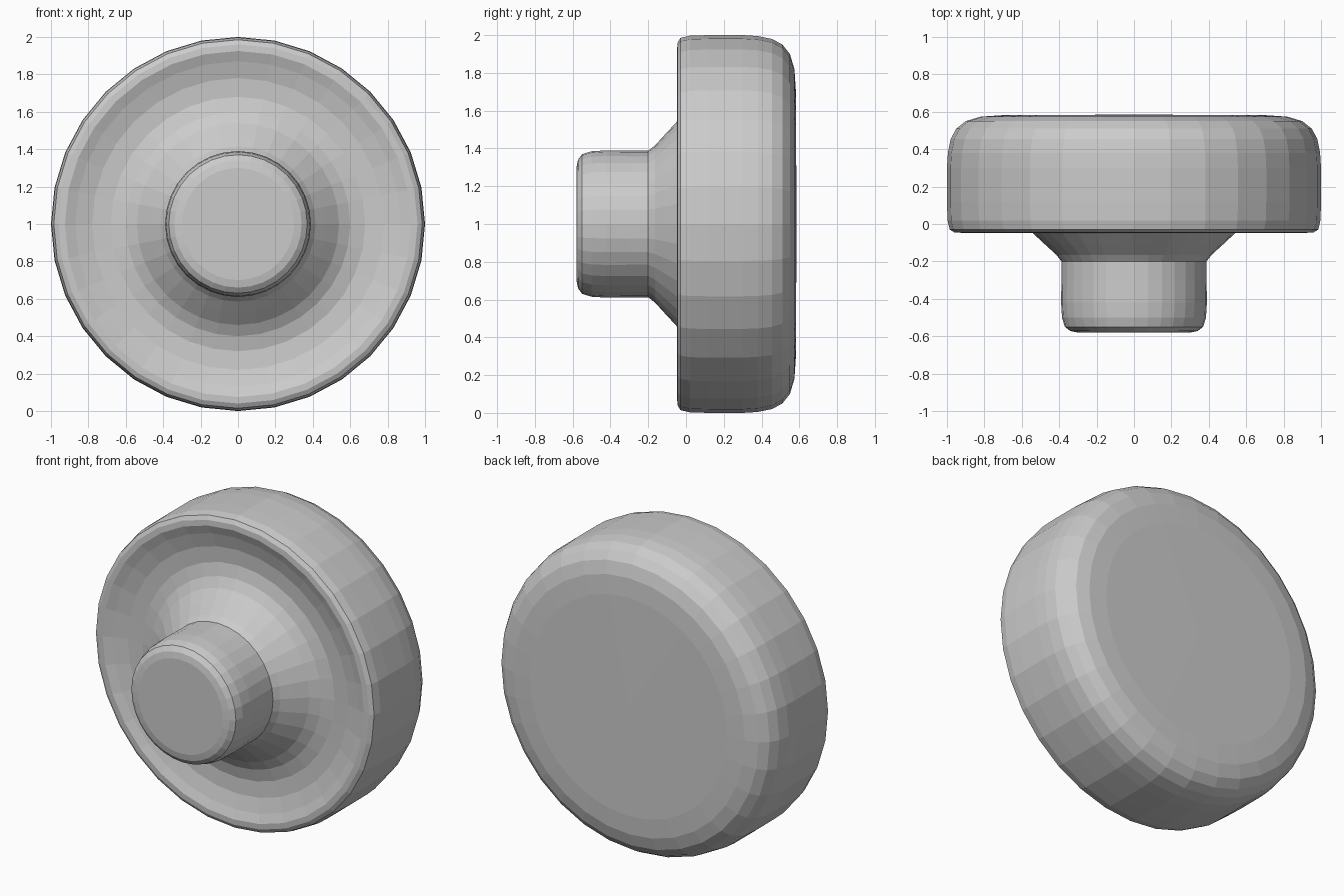
import bpy, bmesh
from math import tau
from mathutils import Matrix

if "Cube" in bpy.data.objects:
    bpy.data.objects.remove(bpy.data.objects["Cube"])

# Lathe profile as (radius, y), from the stem's front tip to the back of the disc
profile = [
    (0, -0.58), (0.30, -0.58), (0.34, -0.572), (0.37, -0.55), (0.385, -0.50),   # stem tip
    (0.39, -0.42), (0.388, -0.30), (0.388, -0.20),                             # stem side
    (0.415, -0.165), (0.47, -0.115), (0.54, -0.05), (0.60, -0.015),            # flared root
    (0.68, 0.005), (0.78, 0.0), (0.87, -0.025),                                # dished front face
    (0.925, -0.047), (0.96, -0.045), (0.985, -0.03), (0.997, 0.02),            # front rim
    (1.0, 0.12), (1.0, 0.30), (0.995, 0.38), (0.98, 0.455),                    # disc side
    (0.95, 0.51), (0.90, 0.55), (0.82, 0.574), (0.70, 0.582), (0, 0.585),      # rounded back
]

bm = bmesh.new()
verts = [bm.verts.new((r, y, 0)) for r, y in profile]
edges = [bm.edges.new(pair) for pair in zip(verts, verts[1:])]
bmesh.ops.spin(bm, geom=verts + edges, cent=(0, 0, 0), axis=(0, 1, 0),
               angle=tau, steps=32, use_duplicate=False)
bmesh.ops.remove_doubles(bm, verts=bm.verts, dist=1e-4)
bmesh.ops.recalc_face_normals(bm, faces=bm.faces)
bmesh.ops.transform(bm, matrix=Matrix.Translation((0, 0, 1)), verts=bm.verts)

# Knob: disc and stem in one flat-shaded surface
mesh = bpy.data.meshes.new("knob")
bm.to_mesh(mesh)
bm.free()
knob = bpy.data.objects.new("knob", mesh)
bpy.context.collection.objects.link(knob)
